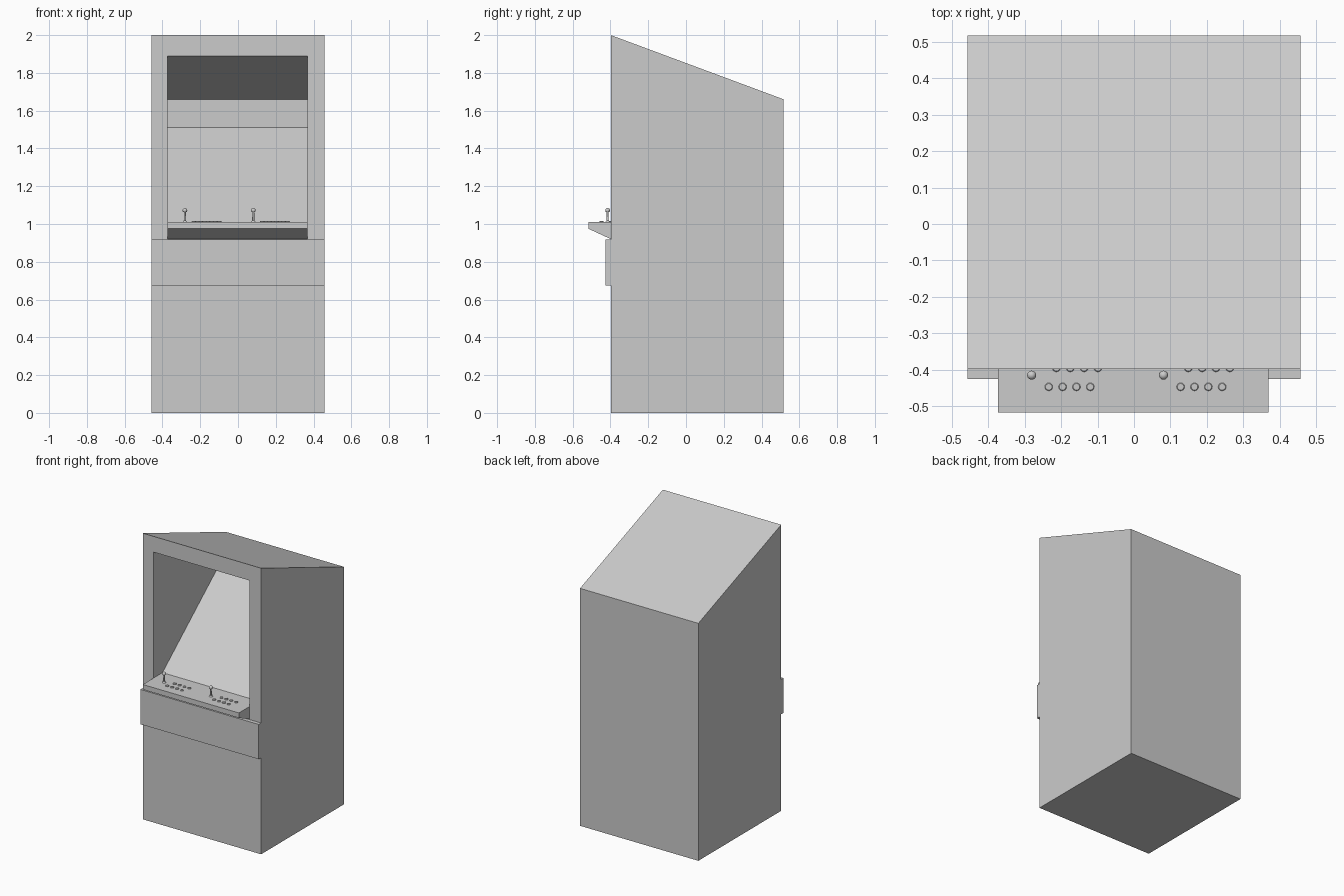
import bpy, bmesh, math

if "Cube" in bpy.data.objects:
    bpy.data.objects.remove(bpy.data.objects["Cube"])

HALF_W = 0.4575           # cabinet half width
FRONT, BACK = -0.398, 0.517
IN_L, IN_R = -0.374, 0.369  # monitor opening
DECK_Z = 1.01


def prism(name, profile, x0, x1):
    """Extrude a (y, z) side profile across x."""
    bm = bmesh.new()
    face = bm.faces.new([bm.verts.new((x0, y, z)) for y, z in profile])
    ext = bmesh.ops.extrude_face_region(bm, geom=[face])
    moved = [v for v in ext["geom"] if isinstance(v, bmesh.types.BMVert)]
    bmesh.ops.translate(bm, verts=moved, vec=(x1 - x0, 0, 0))
    bmesh.ops.recalc_face_normals(bm, faces=bm.faces)
    mesh = bpy.data.meshes.new(name)
    bm.to_mesh(mesh)
    bm.free()
    obj = bpy.data.objects.new(name, mesh)
    bpy.context.collection.objects.link(obj)
    return obj


def lathe(name, profile, x, y, segments=20):
    """Spin an (r, z) profile, starting and ending on the axis."""
    bm = bmesh.new()
    verts = [bm.verts.new((r, 0, z)) for r, z in profile]
    edges = [bm.edges.new(pair) for pair in zip(verts, verts[1:])]
    bmesh.ops.spin(bm, geom=verts + edges, cent=(0, 0, 0), axis=(0, 0, 1),
                   angle=math.tau, steps=segments)
    bmesh.ops.remove_doubles(bm, verts=bm.verts, dist=0.0001)
    bmesh.ops.recalc_face_normals(bm, faces=bm.faces)
    mesh = bpy.data.meshes.new(name)
    bm.to_mesh(mesh)
    bm.free()
    obj = bpy.data.objects.new(name, mesh)
    bpy.context.collection.objects.link(obj)
    obj.location = (x, y, DECK_Z)
    bpy.ops.object.select_all(action='DESELECT')
    obj.select_set(True)
    bpy.context.view_layer.objects.active = obj
    bpy.ops.object.shade_smooth_by_angle(angle=math.radians(35))
    return obj


# Cabinet shell with sloping roof
cabinet = prism("cabinet", [(FRONT, 0), (BACK, 0), (BACK, 1.66), (FRONT, 2.0)],
                -HALF_W, HALF_W)

# Monitor cavity: sloping ceiling, vertical back wall
cutter = prism("cavity_cutter",
               [(-0.5, 0.92), (-0.30, 0.92), (-0.30, DECK_Z), (0.31, DECK_Z),
                (0.31, 1.66), (FRONT, 1.89), (-0.5, 1.922)], IN_L, IN_R)
cutter.hide_render = True
mod = cabinet.modifiers.new("cavity", 'BOOLEAN')
mod.operation = 'DIFFERENCE'
mod.solver = 'EXACT'
mod.object = cutter
bpy.context.view_layer.objects.active = cabinet
bpy.ops.object.modifier_apply(modifier=mod.name)
bpy.data.objects.remove(cutter)

# Reclined screen
prism("screen", [(-0.30, DECK_Z), (0.31, 1.51), (0.31, 1.49), (-0.276, DECK_Z)],
      IN_L, IN_R)

# Control deck with undercut front lip
prism("control_deck",
      [(-0.517, DECK_Z), (-0.517, 0.975), (FRONT, 0.92), (-0.30, 0.92), (-0.30, DECK_Z)],
      IN_L, IN_R)

# Raised box across the front below the deck
prism("front_box", [(-0.425, 0.675), (FRONT, 0.675), (FRONT, 0.918), (-0.425, 0.918)],
      -HALF_W, HALF_W)

# Joystick: flared base, shaft and ball
BALL_R, BALL_Z = 0.0125, 0.062
stick = [(0, 0), (0.012, 0), (0.010, 0.004), (0.006, 0.008), (0.005, 0.053)]
for i in range(1, 9):
    a = math.radians(-66 + i * 156 / 8)
    stick.append((max(0, BALL_R * math.cos(a)), BALL_Z + BALL_R * math.sin(a)))
stick[-1] = (0, BALL_Z + BALL_R)

# Push button with softened rim
button = [(0, 0), (0.011, 0), (0.011, 0.004), (0.009, 0.006), (0, 0.006)]

# Two player stations, each with a stick and two staggered rows of four buttons
for player, sx in enumerate((-0.281, 0.081), start=1):
    lathe(f"joystick_{player}", stick, sx, -0.415)
    for row, (dx, y) in enumerate(((0.068, -0.395), (0.047, -0.447))):
        for col in range(4):
            lathe(f"button_{player}_{row}_{col}", button,
                  sx + dx + col * 0.038, y, 16)
